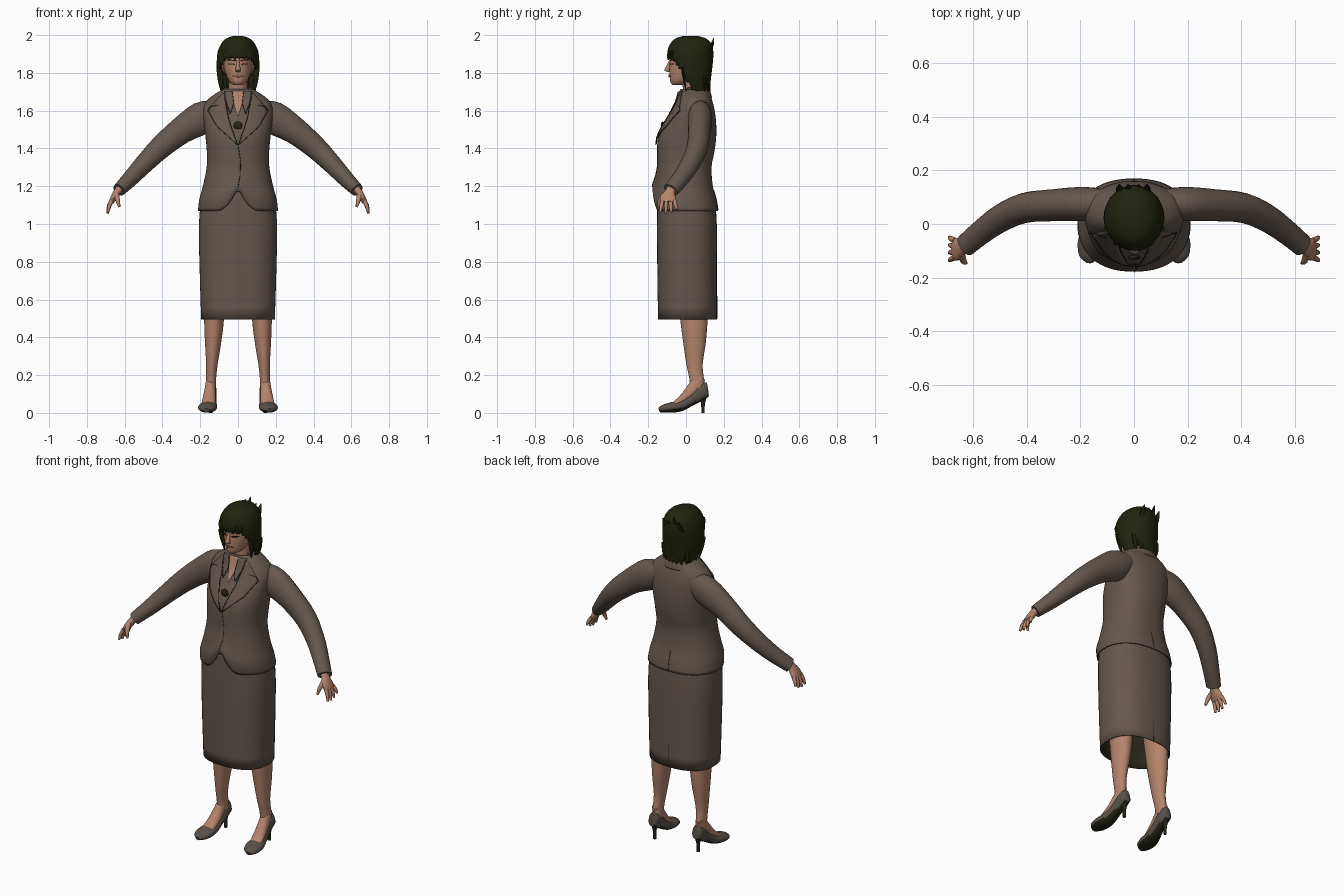
import bpy, bmesh, math, random
from mathutils import Vector
from mathutils.bvhtree import BVHTree

random.seed(4)
cube = bpy.data.objects.get("Cube")
if cube:
    bpy.data.objects.remove(cube)


def material(name, rgb):
    m = bpy.data.materials.new(name)
    m.use_nodes = True
    m.diffuse_color = (*rgb, 1)
    bsdf = m.node_tree.nodes["Principled BSDF"]
    bsdf.inputs["Base Color"].default_value = (*rgb, 1)
    bsdf.inputs["Roughness"].default_value = 0.8
    return m


SUIT = material("brown suit", (0.13, 0.097, 0.078))
SKIN = material("skin", (0.46, 0.23, 0.15))
HAIR = material("dark olive hair", (0.014, 0.017, 0.004))
DARK = material("dark trim", (0.018, 0.018, 0.008))
LIPS = material("lips", (0.30, 0.11, 0.08))
SHOE = material("shoe leather", (0.10, 0.08, 0.067))


def make(name, bm, mats, mirror=False):
    bmesh.ops.recalc_face_normals(bm, faces=bm.faces)
    me = bpy.data.meshes.new(name)
    bm.to_mesh(me)
    bm.free()
    for m in mats:
        me.materials.append(m)
    ob = bpy.data.objects.new(name, me)
    bpy.context.collection.objects.link(ob)
    if mirror:
        ob.modifiers.new("mirror", "MIRROR")
    return ob


def shell(ob, thickness, lined=False):
    mod = ob.modifiers.new("shell", "SOLIDIFY")
    mod.thickness = thickness
    if lined:
        mod.material_offset = mod.material_offset_rim = 1


def smooth_rows(rows, steps):
    # Catmull-Rom interpolation of section rows
    out = []
    for i in range(len(rows) - 1):
        a, b, c, d = (rows[min(max(i + k, 0), len(rows) - 1)] for k in (-1, 0, 1, 2))
        for s in range(steps):
            t = s / steps
            out.append([q + t / 2 * (r - p + t * (2 * p - 5 * q + 4 * r - e + t * (3 * (q - r) + e - p)))
                        for p, q, r, e in zip(a, b, c, d)])
    return out + [list(rows[-1])]


def loft(rows, ref=None, n=24, power=2.0, steps=3, caps=True):
    # rows: x, y, z, radius, radius. Without ref the sections lie flat.
    rows = smooth_rows(rows, steps)
    pts = [Vector(r[:3]) for r in rows]
    bm, rings = bmesh.new(), []
    for i, r in enumerate(rows):
        u, v = Vector((1, 0, 0)), Vector((0, 1, 0))
        if ref:
            t = (pts[min(i + 1, len(pts) - 1)] - pts[max(i - 1, 0)]).normalized()
            u = Vector(ref)
            u = (u - t * u.dot(t)).normalized()
            v = t.cross(u)
        ring = []
        for k in range(n):
            a = math.tau * (k + 0.5) / n
            c, s = math.cos(a), math.sin(a)
            f = (abs(c) ** power + abs(s) ** power) ** (-1 / power)
            ring.append(bm.verts.new(pts[i] + u * (r[3] * c * f) + v * (r[4] * s * f)))
        rings.append(ring)
    for p, q in zip(rings, rings[1:]):
        for k in range(n):
            bm.faces.new((p[k], p[(k + 1) % n], q[(k + 1) % n], q[k]))
    if caps:
        bm.faces.new(rings[0])
        bm.faces.new(rings[-1])
    return bm


def body_rows(data):
    # z, half width, front y, back y
    return [(0, (f + b) / 2, z, w, (b - f) / 2) for z, w, f, b in data]


# Jacket with a cutaway front hem
bm = loft(body_rows([
    (1.07, .212, -.165, .17), (1.13, .205, -.178, .16), (1.2, .186, -.165, .142),
    (1.3, .166, -.152, .135), (1.38, .165, -.152, .15), (1.46, .172, -.147, .16),
    (1.53, .18, -.115, .16), (1.6, .186, -.072, .152), (1.65, .168, -.047, .14),
    (1.69, .12, -.036, .125), (1.715, .075, -.03, .115)]), n=64, power=2.3, caps=False)
for v in bm.verts:
    if v.co.y < 0 and abs(v.co.x) < 0.11 and v.co.z < 1.3:
        hem = 0.12 * (1 - abs(v.co.x) / 0.11) ** 2
        v.co.z += hem * (1.3 - v.co.z) / 0.23
jacket_tree = BVHTree.FromBMesh(bm)
shell(make("jacket", bm, [SUIT, DARK]), 0.005, True)

# Skirt, lined inside
bm = loft(body_rows([
    (.495, .195, -.148, .165), (.75, .203, -.152, .165), (1.0, .207, -.153, .163),
    (1.15, .19, -.15, .15), (1.24, .165, -.135, .125)]), n=48, power=2.4, caps=False)
skirt_tree = BVHTree.FromBMesh(bm)
shell(make("skirt", bm, [SUIT, DARK]), 0.005, True)

# Sleeves
sleeve = [(.11, .075, 1.6, .055, .06), (.19, .075, 1.562, .064, .087), (.3, .07, 1.495, .06, .072),
          (.41, .06, 1.405, .056, .061), (.5, .02, 1.315, .051, .051), (.57, -.03, 1.24, .046, .043),
          (.63, -.08, 1.18, .043, .035)]
make("sleeve", loft(sleeve, ref=(0, 1, 0)), [SUIT], True)

# Hands
make("palm", loft([(.615, -.07, 1.2, .026, .022), (.64, -.085, 1.168, .028, .02),
                   (.657, -.093, 1.14, .042, .018), (.672, -.095, 1.115, .042, .013)],
                  ref=(0, 1, 0), n=16), [SKIN], True)
for i, name in enumerate(("index", "middle", "ring", "little")):
    y = -.125 + .021 * i
    tip = -.095 + (y + .095) * 1.4
    drop = (.06, .066, .06, .045)[i]
    make(name + "_finger", loft([(.668, y, 1.125, .011, .011), (.683, (y + tip) / 2, 1.122 - drop / 2, .01, .01),
                                 (.69, tip, 1.122 - drop, .006, .006)], ref=(0, 1, 0), n=10), [SKIN], True)
make("thumb", loft([(.645, -.11, 1.16, .014, .014), (.637, -.138, 1.125, .012, .012),
                    (.628, -.146, 1.09, .006, .006)], ref=(0, 1, 0), n=10), [SKIN], True)

# Legs and feet
make("leg", loft([(.115, .03, .85, .075, .09), (.125, .04, .55, .055, .077), (.128, .043, .46, .051, .07),
                  (.132, .045, .37, .043, .06), (.138, .045, .26, .031, .044), (.142, .055, .19, .027, .039),
                  (.143, .063, .13, .027, .04)]), [SKIN], True)
make("foot", loft([(.144, .075, .19, .022, .03), (.147, .04, .13, .029, .035), (.152, -.01, .079, .034, .025),
                   (.158, -.06, .045, .036, .015)], ref=(1, 0, 0)), [SKIN], True)

# High heeled shoes with dark soles
bm = loft([(.168, -.142, .014, .014, .012), (.166, -.12, .022, .04, .021), (.161, -.075, .029, .05, .028),
           (.155, -.03, .038, .044, .03), (.149, .02, .067, .035, .033), (.145, .06, .097, .032, .042),
           (.144, .1, .123, .03, .042), (.144, .116, .128, .016, .03)], ref=(1, 0, 0))
bm.normal_update()
for f in bm.faces:
    f.material_index = int(f.normal.z < -0.55 or f.calc_center_median().z < 0.014)
make("shoe", bm, [SHOE, DARK], True)
make("shoe_heel", loft([(.144, .09, 0, .009, .009), (.144, .09, .05, .01, .011),
                        (.144, .092, .1, .022, .024)], n=12), [DARK], True)

# Neck, head and nose
make("neck", loft([(0, .045, 1.65, .06, .06), (0, .035, 1.72, .05, .052), (0, .025, 1.8, .05, .055)]), [SKIN])
bm = loft(body_rows([
    (1.735, .022, -.07, -.01), (1.75, .042, -.083, .03), (1.78, .06, -.086, .07), (1.82, .073, -.088, .11),
    (1.86, .077, -.086, .12), (1.9, .078, -.082, .12), (1.95, .06, -.05, .1), (1.98, .025, -.01, .06)]), n=32)
head_tree = BVHTree.FromBMesh(bm)
make("head", bm, [SKIN])
make("nose", loft([(0, -.084, 1.865, .007, .007), (0, -.094, 1.835, .01, .012), (0, -.1, 1.815, .015, .015),
                   (0, -.088, 1.805, .01, .008)], n=12), [SKIN])
make("ear", loft([(.072, .02, 1.8, .006, .01), (.08, .022, 1.83, .008, .02),
                  (.08, .025, 1.86, .005, .012)], n=10), [SKIN], True)


def surface_y(tree, x, z, side=-1):
    hit = tree.ray_cast(Vector((x, side, z)), Vector((0, -side, 0)))[0]
    return hit.y if hit else 0.0


def resample(pts, n):
    out = []
    for i in range(n + 1):
        s = i / n * (len(pts) - 1)
        k = min(int(s), len(pts) - 2)
        out.append(Vector(pts[k]).lerp(Vector(pts[k + 1]), s - k))
    return out


def draped(name, edge_a, edge_b, mat, tree, gap=0.005, mirror=False, n=12, m=6):
    # Thin panel between two outlines, laid on the front of a surface
    bm, grid = bmesh.new(), []
    for a, b in zip(resample(edge_a, n), resample(edge_b, n)):
        row = [a.lerp(b, j / m) for j in range(m + 1)]
        grid.append([bm.verts.new((p.x, surface_y(tree, p.x, p.y) - gap, p.y)) for p in row])
    for p, q in zip(grid, grid[1:]):
        for j in range(m):
            bm.faces.new((p[j], p[j + 1], q[j + 1], q[j]))
    bmesh.ops.remove_doubles(bm, verts=bm.verts, dist=0.0002)
    ob = make(name, bm, [mat], mirror)
    shell(ob, 0.004)


def seam(name, pts, tree, side=-1, gap=0.001, mirror=False):
    cu = bpy.data.curves.new(name, "CURVE")
    cu.dimensions = "3D"
    cu.bevel_depth = 0.0017
    cu.bevel_resolution = 0
    cu.materials.append(DARK)
    line = resample(pts, 8 * (len(pts) - 1))
    sp = cu.splines.new("POLY")
    sp.points.add(len(line) - 1)
    for p, q in zip(sp.points, line):
        p.co = (q.x, surface_y(tree, q.x, q.y, side) + side * gap, q.y, 1)
    ob = bpy.data.objects.new(name, cu)
    bpy.context.collection.objects.link(ob)
    if mirror:
        ob.modifiers.new("mirror", "MIRROR")


# Open neckline, blouse collar, lapels and brooch
draped("neckline", [(-.045, 1.705), (0, 1.57)], [(.045, 1.705), (0, 1.57)], SKIN, jacket_tree, 0.004)
draped("blouse_collar", [(.03, 1.705), (.022, 1.64), (.04, 1.585)], [(.075, 1.705), (.07, 1.66), (.042, 1.585)],
       SUIT, jacket_tree, 0.009, True)
lapel = [(.085, 1.69), (.125, 1.645), (.16, 1.6), (.115, 1.52), (.005, 1.42)]
draped("lapel", [(.07, 1.7), (.065, 1.63), (.05, 1.56), (.03, 1.49), (.003, 1.42)], lapel,
       SUIT, jacket_tree, 0.008, True)
seam("lapel_edge", lapel[2:], jacket_tree, gap=0.008, mirror=True)
seam("lapel_notch", [(.16, 1.6), (.145, 1.622), (.105, 1.63)], jacket_tree, gap=0.009, mirror=True)
seam("lapel_inner_edge", [(.07, 1.7), (.05, 1.56), (.003, 1.42)], jacket_tree, gap=0.009, mirror=True)
seam("collar_edge", [(.03, 1.7), (.022, 1.64), (.04, 1.585), (.07, 1.66)], jacket_tree, gap=0.01, mirror=True)
seam("jacket_closure", [(0, 1.42), (.014, 1.33), (.012, 1.26), (0, 1.195)], jacket_tree)
seam("jacket_vent", [(0, 1.18), (0, 1.075)], jacket_tree, 1)
seam("skirt_slit", [(0, .62), (0, .5)], skirt_tree, 1)
brooch = bmesh.new()
bmesh.ops.create_icosphere(brooch, subdivisions=2, radius=0.024)
bmesh.ops.scale(brooch, vec=(1, .4, 1), verts=brooch.verts)
bmesh.ops.translate(brooch, vec=(0, surface_y(jacket_tree, 0, 1.52) - .004, 1.52), verts=brooch.verts)
make("brooch", brooch, [DARK])

# Back collar standing round the neck
bm = loft([(0, .052, 1.668, .122, .086), (0, .052, 1.7, .094, .078), (0, .05, 1.722, .07, .066)], n=40, caps=False)
bmesh.ops.delete(bm, geom=[f for f in bm.faces if f.calc_center_median().y < .01], context="FACES")
shell(make("back_collar", bm, [SUIT]), 0.005)

# Facial features
draped("eye", [(.018, 1.85), (.05, 1.851)], [(.018, 1.843), (.05, 1.844)], DARK, head_tree, .002, True, 6, 2)
draped("brow", [(.014, 1.868), (.055, 1.871)], [(.014, 1.863), (.055, 1.867)], DARK, head_tree, .002, True, 6, 2)
draped("mouth", [(-.026, 1.784), (0, 1.791), (.026, 1.784)], [(-.026, 1.782), (0, 1.775), (.026, 1.782)],
       LIPS, head_tree, .002, False, 8, 2)

# Hair, cut open around the face with ragged tips
bm = loft(body_rows([
    (1.705, .092, -.03, .125), (1.75, .105, -.06, .13), (1.8, .112, -.085, .136), (1.86, .113, -.096, .143),
    (1.91, .108, -.099, .145), (1.95, .092, -.086, .137), (1.98, .066, -.06, .11), (1.994, .03, -.02, .07)]), n=48)
for f in [f for f in bm.faces if len(f.verts) > 4 and f.calc_center_median().z < 1.8]:
    bm.faces.remove(f)
front = []
for f in bm.faces:
    c = f.calc_center_median()
    if c.z < 1.885 and c.y < -.072 + (1.885 - c.z) * .6:
        front.append(f)
bmesh.ops.delete(bm, geom=front, context="FACES")
for v in bm.verts:
    if v.co.z < 1.71:
        v.co.z += random.uniform(-.02, .02)
shell(make("hair", bm, [HAIR]), 0.006)


def lock(name, a, b, w):
    mid = [(p + q) / 2 for p, q in zip(a, b)]
    make(name, loft([(*a, w, w * .5), (*mid, w * .9, w * .45), (*b, .002, .002)], ref=(1, 0, 0), n=8), [HAIR])


for i in range(9):
    x = -.068 + .017 * i
    y = -.097 + 4.5 * x * x
    lock("fringe_lock", (x * .9, y + .006, 1.915), (x + random.uniform(-.01, .01), y, random.uniform(1.862, 1.88)), .014)
for i in range(7):
    x = -.075 + .025 * i
    lock("nape_lock", (x, .118 - 4 * x * x, 1.79), (x * .95, .128 - 5 * x * x, random.uniform(1.68, 1.7)), .018)
for x in (-.05, -.02, .015, .045):
    lock("crown_lock", (x, .11, 1.88), (x * 1.1, .148, random.uniform(1.95, 1.985)), .018)
for s in (-1, 1):
    lock("side_lock", (s * .1, -.02, 1.83), (s * .088, .0, 1.705), .016)

# Smooth shading with sharp creases kept
bpy.ops.object.select_all(action="DESELECT")
for ob in bpy.context.scene.objects:
    if ob.type == "MESH":
        ob.select_set(True)
        bpy.context.view_layer.objects.active = ob
bpy.ops.object.shade_smooth_by_angle(angle=math.radians(45))
